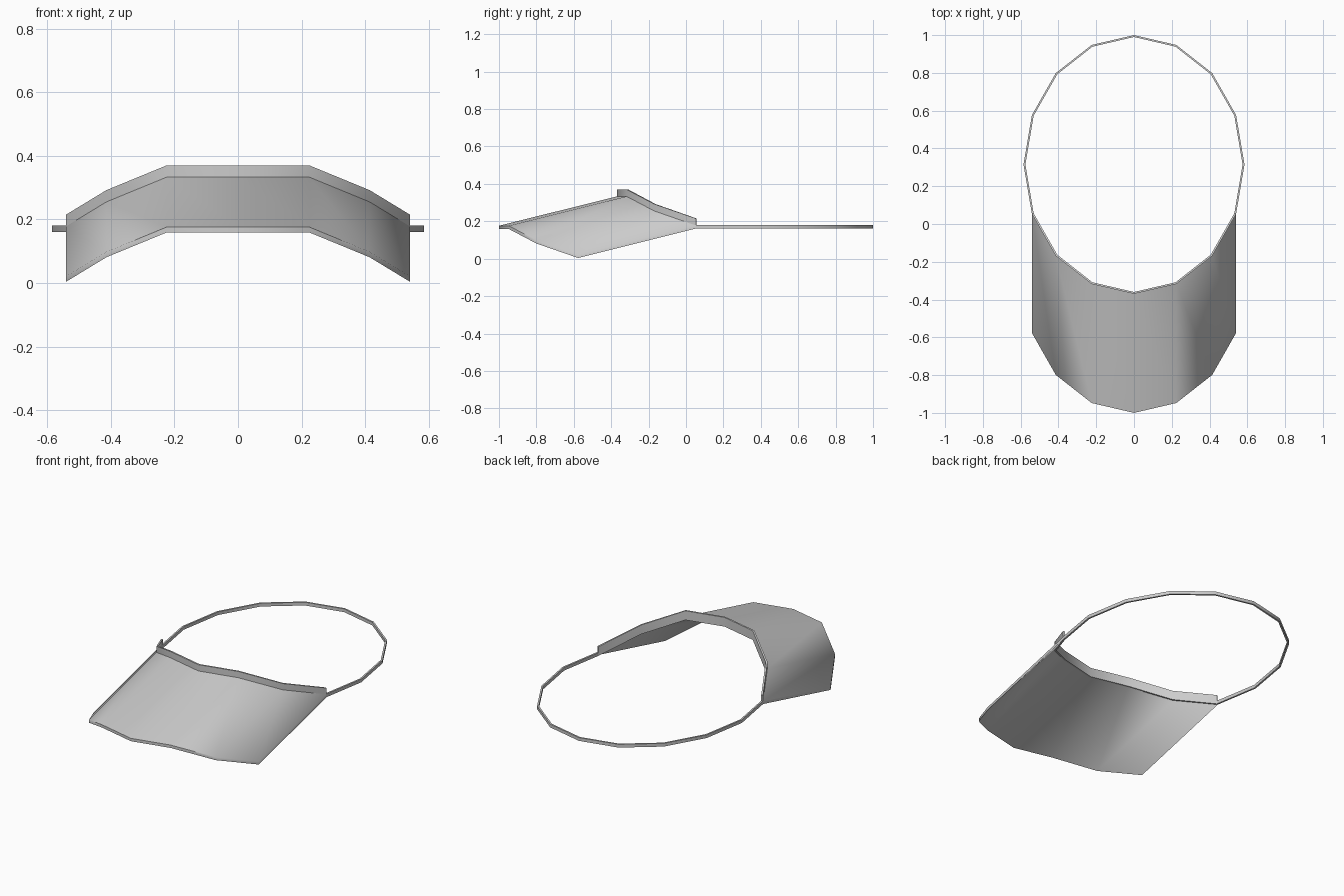
import bpy, bmesh
from math import sin, cos, pi

cube = bpy.data.objects.get("Cube")
if cube:
    bpy.data.objects.remove(cube)

CENTRE_Y, RX, RY = 0.315, 0.585, 0.685   # oval of the head band
WALL = 0.01                              # band wall thickness
THICK = 0.017                            # brim thickness
REACH = (-0.63, -0.157)                  # brim run forward and down

grey = bpy.data.materials.new("grey")
grey.use_nodes = True
grey.diffuse_color = (0.6, 0.6, 0.6, 1)
grey.node_tree.nodes["Principled BSDF"].inputs["Base Color"].default_value = (0.6, 0.6, 0.6, 1)


def oval(step, inset=0.0):
    """Point on the sixteen-sided oval; step 0 is the left side."""
    a = step * pi / 8
    return (RX - inset) * cos(a), CENTRE_Y + (RY - inset) * sin(a)


def sweep(name, sections, smooth):
    """Join a row of four-sided sections into a closed solid."""
    bm = bmesh.new()
    rows = [[bm.verts.new(p) for p in s] for s in sections]
    for a, b in zip(rows, rows[1:]):
        for i in range(4):
            j = (i + 1) % 4
            bm.faces.new((a[i], a[j], b[j], b[i]))
    bm.faces.new(rows[0])
    bm.faces.new(rows[-1])
    bmesh.ops.recalc_face_normals(bm, faces=bm.faces)
    mesh = bpy.data.meshes.new(name)
    bm.to_mesh(mesh)
    bm.free()
    mesh.materials.append(grey)
    ob = bpy.data.objects.new(name, mesh)
    bpy.context.collection.objects.link(ob)
    bpy.ops.object.select_all(action='DESELECT')
    ob.select_set(True)
    bpy.context.view_layer.objects.active = ob
    bpy.ops.object.shade_smooth_by_angle(angle=smooth)


def upright(step, low, high):
    """Upright wall section of the band."""
    (ox, oy), (ix, iy) = oval(step), oval(step, WALL)
    return [(ox, oy, low), (ox, oy, high), (ix, iy, high), (ix, iy, low)]


# Front arch heights, from the sides to the middle
rise = [0.178, 0.255, 0.333, 0.333]
arch = list(zip(range(-7, 0), rise + rise[-2::-1]))

# Head band around the back
sweep("head_band", [upright(s, 0.161, 0.18) for s in range(-1, 10)], 0.6)

# Raised rim along the back of the brim
sweep("brim_rim", [upright(s, z - THICK, z + 0.037) for s, z in arch], 0.6)

# Curved brim sloping forward and down
brim = []
for s, z in arch:
    x, y = oval(s)
    fy, fz = y + REACH[0], z + REACH[1]
    brim.append([(x, y, z), (x, fy, fz), (x, fy, fz - THICK), (x, y, z - THICK)])
sweep("brim", brim, 0.9)
